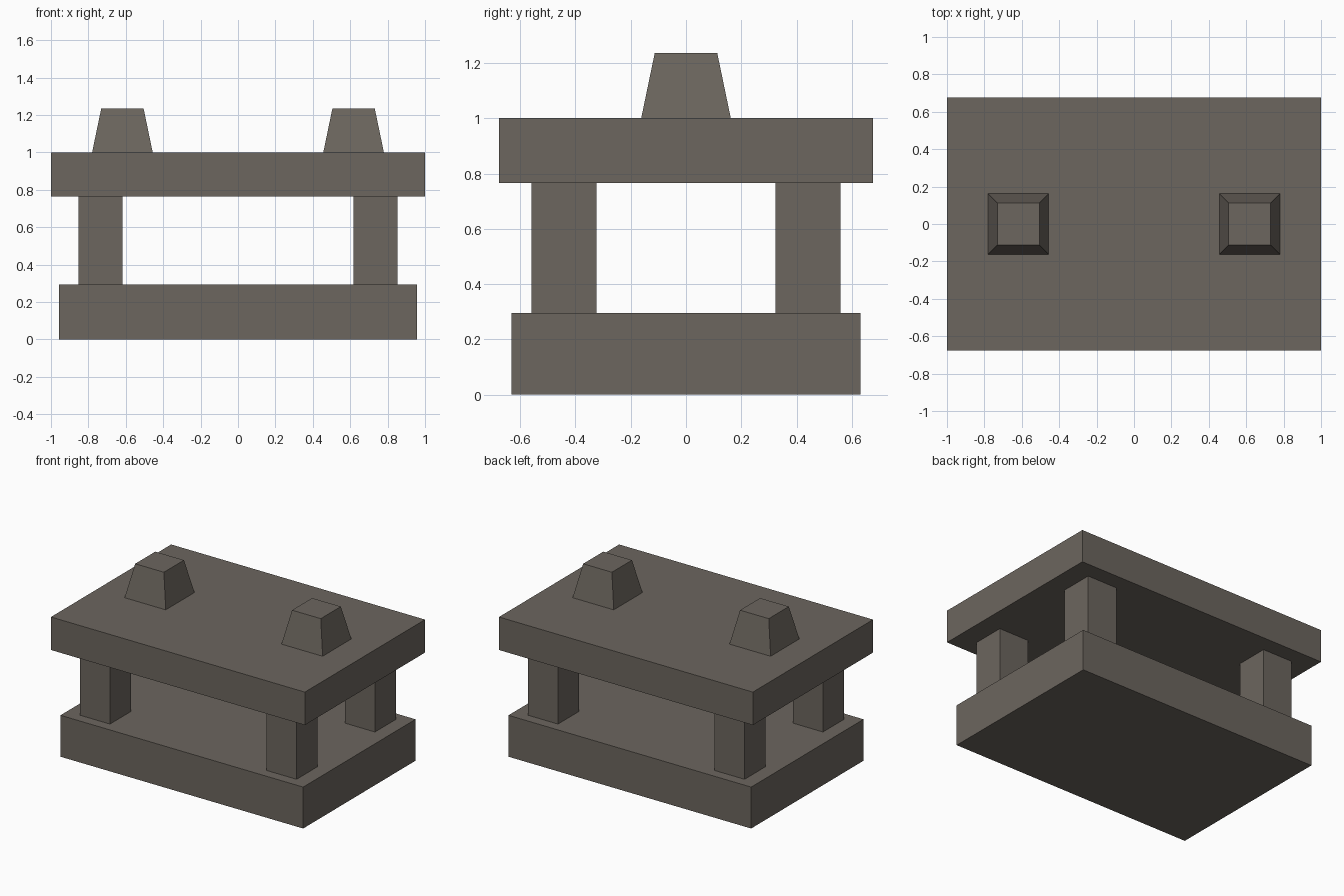
import bpy, bmesh

if "Cube" in bpy.data.objects:
    bpy.data.objects.remove(bpy.data.objects["Cube"])

stone = bpy.data.materials.new("dark warm grey stone")
stone.diffuse_color = (0.15, 0.132, 0.113, 1)
stone.use_nodes = True
stone.node_tree.nodes["Principled BSDF"].inputs["Base Color"].default_value = stone.diffuse_color


def block(name, center, half, z0, z1, top_half=None):
    """Box from z0 to z1, optionally tapered to top_half."""
    top_half = top_half or half
    bm = bmesh.new()
    bmesh.ops.create_cube(bm, size=2)
    for v in bm.verts:
        upper = v.co.z > 0
        hx, hy = top_half if upper else half
        v.co = (v.co.x * hx, v.co.y * hy, z1 - z0 if upper else 0)
    mesh = bpy.data.meshes.new(name)
    bm.to_mesh(mesh)
    bm.free()
    mesh.materials.append(stone)
    obj = bpy.data.objects.new(name, mesh)
    obj.location = (center[0], center[1], z0)
    bpy.context.collection.objects.link(obj)
    return obj


# Base and table slab
block("base", (0, 0), (0.956, 0.632), 0, 0.295)
block("top_slab", (0, 0), (1.0, 0.676), 0.765, 1.0)

for sx, side in ((-1, "left"), (1, "right")):
    # Square pillars at the four corners
    for sy, end in ((-1, "front"), (1, "back")):
        block(f"{end}_{side}_pillar", (sx * 0.735, sy * 0.441),
              (0.118, 0.118), 0.295, 0.765)
    # Tapered stud on the slab
    block(f"{side}_stud", (sx * 0.618, 0), (0.162, 0.162), 1.0, 1.236,
          top_half=(0.113, 0.113))
